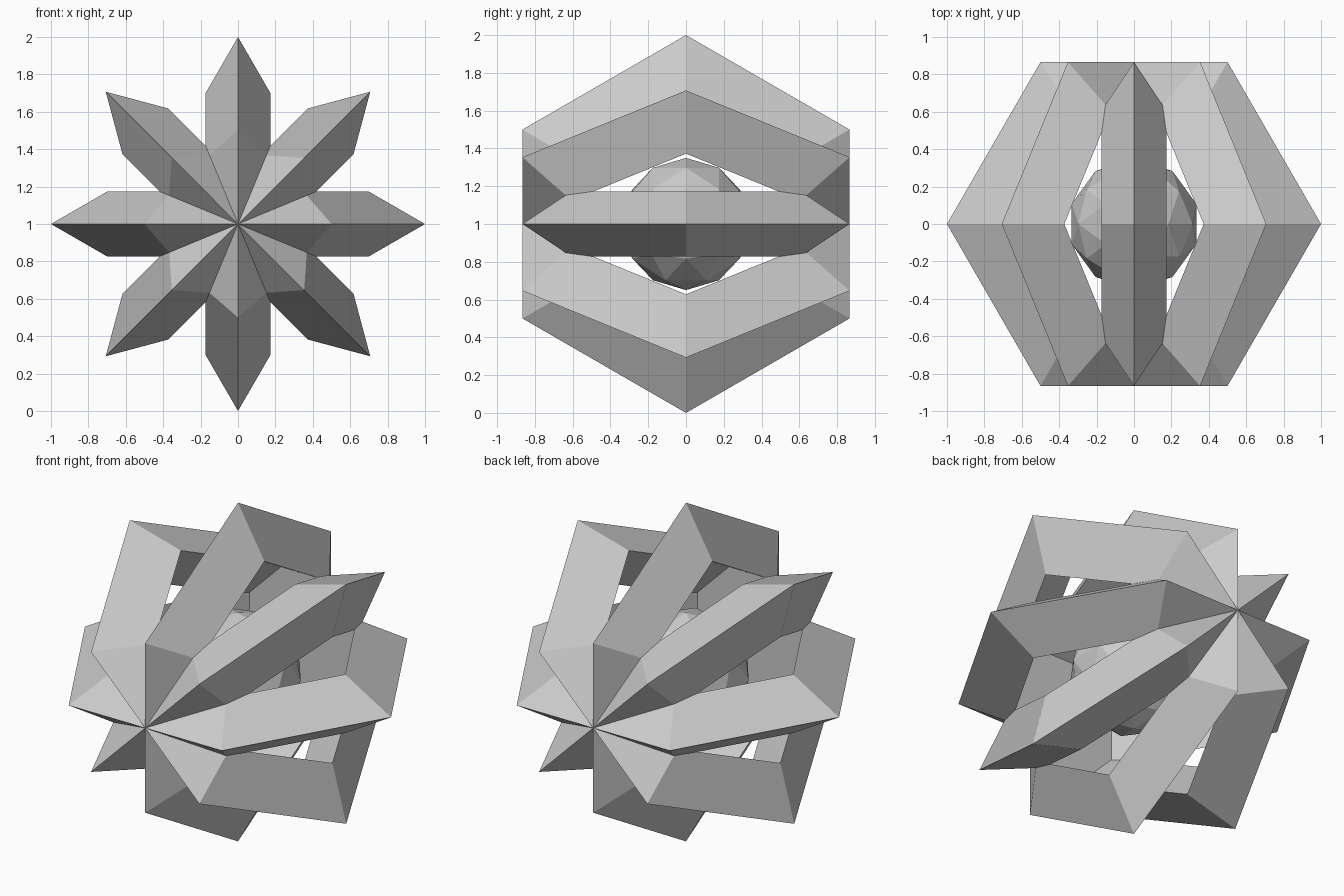
import bpy, math
from mathutils import Matrix

if "Cube" in bpy.data.objects:
    bpy.data.objects.remove(bpy.data.objects["Cube"])

lift = Matrix.Translation((0, 0, 1))

# Four interlocking hexagonal rings with triangular section, sharing the y axis
for i in range(4):
    bpy.ops.mesh.primitive_torus_add(major_segments=6, minor_segments=3,
                                     major_radius=0.8, minor_radius=0.2)
    ring = bpy.context.object
    ring.name = f"hexagonal_ring_{i + 1}"
    ring.data.transform(lift @ Matrix.Rotation(i * math.pi / 4, 4, 'Y'))
    ring.data.polygons.foreach_set("use_smooth", [False] * len(ring.data.polygons))

# Faceted ball held inside the rings
bpy.ops.mesh.primitive_ico_sphere_add(subdivisions=2, radius=0.35)
ball = bpy.context.object
ball.name = "core_ball"
ball.data.transform(lift)
